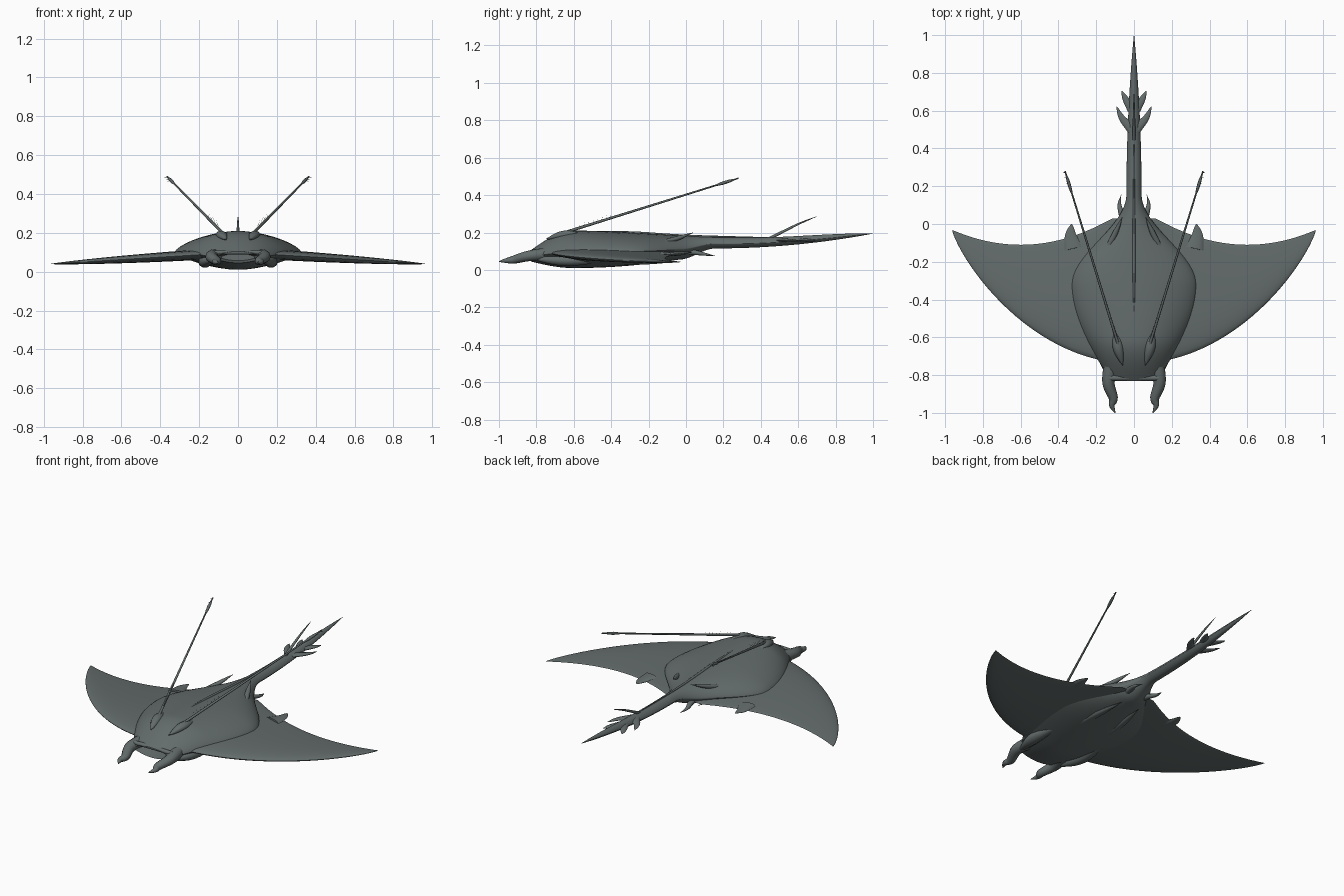
import bpy, bmesh, math
from mathutils import Vector

cube = bpy.data.objects.get("Cube")
if cube:
    bpy.data.objects.remove(cube)

skin = bpy.data.materials.new("slate_grey_skin")
skin.use_nodes = True
colour = (0.125, 0.15, 0.147, 1)
skin.diffuse_color = colour
skin.node_tree.nodes["Principled BSDF"].inputs["Base Color"].default_value = colour


def loft(name, rings, mirror=False, mouth=False):
    """Skin closed rings into a capped smooth object."""
    bm = bmesh.new()
    loops = [[bm.verts.new(point) for point in ring] for ring in rings]
    for first, second in zip(loops, loops[1:]):
        for i in range(len(first)):
            bm.faces.new((first[i - 1], first[i], second[i], second[i - 1]))
    front = bm.faces.new(loops[0])
    bm.faces.new(loops[-1])
    bmesh.ops.recalc_face_normals(bm, faces=bm.faces)
    if mouth:
        bmesh.ops.inset_region(bm, faces=[front], thickness=0.012)
        bmesh.ops.translate(bm, verts=front.verts, vec=(0, 0.09, 0))
    mesh = bpy.data.meshes.new(name)
    bm.to_mesh(mesh)
    bm.free()
    mesh.materials.append(skin)
    obj = bpy.data.objects.new(name, mesh)
    bpy.context.collection.objects.link(obj)
    if mirror:
        obj.modifiers.new("mirror", "MIRROR")
    bpy.ops.object.select_all(action="DESELECT")
    obj.select_set(True)
    bpy.context.view_layer.objects.active = obj
    bpy.ops.object.shade_smooth_by_angle(angle=math.radians(50))


def angles(count):
    return [math.tau * k / count for k in range(count)]


# Easing rules for profiles and tapering rules for limbs
def rise(t):
    return math.sin(t * math.pi / 2)


def sway(t):
    return (1 - math.cos(t * math.pi)) / 2


def swell(t):
    return t * t


def pointed(t):
    return max(1 - t, 0) ** 0.7


def spindle(t):
    return math.sin(t * math.pi)


def even(t):
    return 1


def profile(y, start, value, *spans):
    """Follow spans of (end, value there, easing) up to position y."""
    for end, target, ease in spans:
        if y <= end:
            return value + (target - value) * ease((y - start) / (end - start))
        start, value = end, target
    return value


def limb(name, points, width, height, taper=pointed, mirror=True, sides=10, steps=6):
    """Sweep an ellipse along a smooth path through the points."""
    points = [Vector(p) for p in points]
    padded = [points[0] * 2 - points[1], *points, points[-1] * 2 - points[-2]]
    path = []
    for a, b, c, d in zip(padded, padded[1:], padded[2:], padded[3:]):
        for s in range(steps):
            t = s / steps
            bend = 2 * a - 5 * b + 4 * c - d + t * (3 * (b - c) + d - a)
            path.append(b + t / 2 * (c - a + t * bend))
    path.append(points[-1])
    rings = []
    for i, centre in enumerate(path):
        ahead = (path[min(i + 1, len(path) - 1)] - path[max(i - 1, 0)]).normalized()
        side = ahead.cross(Vector((0, 0, 1))).normalized()
        up = side.cross(ahead)
        size = max(taper(i / (len(path) - 1)), 0.04)
        rings.append([centre + size * (side * width * math.cos(a) + up * height * math.sin(a))
                      for a in angles(sides)])
    loft(name, rings, mirror)


# Body and tail: one loft from snout to tail tip
snout, slices = -0.83, 90
rings = []
for i in range(slices + 1):
    y = snout + (1 - snout) * i / slices
    width = profile(y, snout, 0.12, (-0.33, 0.33, rise), (0.16, 0.04, sway), (1, 0.001, swell))
    top = profile(y, snout, 0.105, (-0.6, 0.21, rise), (0.3, 0.172, sway), (1, 0.196, sway))
    bottom = profile(y, snout, 0.045, (-0.6, 0.01, rise), (-0.04, 0.055, swell),
                     (0.16, 0.115, sway), (1, 0.194, swell))
    middle = bottom + (top - bottom) * 0.42
    ring = []
    for a in angles(40):
        s = math.sin(a)
        lift = (top - middle) * s ** 1.4 if s > 0 else (bottom - middle) * abs(s) ** 1.8
        ring.append((width * math.cos(a), y, middle + lift))
    rings.append(ring)
loft("body_and_tail", rings, mouth=True)

# Wings: bowed leading edge, hollow trailing edge, thinning to the tip
span, slices = 0.962, 40
rings = []
for i in range(slices + 1):
    u = rise(i / slices)
    x = span * u
    bow = max(1 - u * u, 0) ** 0.8
    lead = -0.034 - 0.706 * bow
    trail = min(0.6 * (x - 0.6) ** 2 - 0.11, 0.03)
    ring = []
    for a in angles(32):
        chord = sway(a / math.pi)
        belly = math.sin(a) * (1.15 - 0.75 * chord)
        ring.append((x, lead + (trail - lead) * chord,
                     0.1 - 0.06 * u + (0.032 * bow + 0.001) * belly))
    rings.append(ring)
loft("wings", rings, mirror=True)

# Head horns, cheeks and lip
limb("head_horn", [(0.12, -0.74, 0.085), (0.135, -0.84, 0.075), (0.11, -0.92, 0.055),
                   (0.117, -0.96, 0.05), (0.1, -1, 0.045)], 0.04, 0.036)
limb("cheek_lobe", [(0.13, -0.83, 0.06), (0.17, -0.64, 0.05), (0.15, -0.4, 0.055)],
     0.035, 0.03, spindle)
limb("upper_lip", [(-0.13, -0.815, 0.098), (0, -0.815, 0.1), (0.13, -0.815, 0.098)],
     0.014, 0.012, even, mirror=False)

# Brow mounds and long feelers with bristles and barbs
limb("brow_mound", [(0.06, -0.75, 0.165), (0.085, -0.65, 0.188), (0.1, -0.55, 0.19)],
     0.028, 0.023, spindle)
base, tip = Vector((0.075, -0.665, 0.195)), Vector((0.365, 0.28, 0.49))
limb("feeler", [base, base.lerp(tip, 0.5), tip], 0.008, 0.008,
     lambda t: 1 - t / 2, sides=8)
limb("feeler_club", [base.lerp(tip, 0.85), tip], 0.009, 0.009, spindle, sides=8)
for i in range(8):
    root = base.lerp(tip, 0.1 + i / 40)
    limb(f"feeler_bristle_{i + 1}", [root, root + Vector((-0.01, 0.006, 0.025))],
         0.0015, 0.0015, sides=4, steps=1)
for i in range(3):
    root = base.lerp(tip, 0.93 + i / 33)
    limb(f"feeler_barb_{i + 1}", [root, root + Vector((0.017, 0.004, -0.004))],
         0.003, 0.003, sides=5, steps=1)

# Ridges on the back
limb("spine_ridge", [(0, -0.6, 0.207), (0, -0.3, 0.2), (0, 0, 0.182), (0, 0.5, 0.173)],
     0.008, 0.008, spindle, mirror=False)
limb("rear_ridge", [(0.17, -0.18, 0.14), (0.11, -0.07, 0.162), (0.06, 0.04, 0.2)],
     0.015, 0.013, spindle)

# Trailing-edge hooks, pelvic fins and belly folds
limb("wing_hook", [(0.32, -0.13, 0.085), (0.335, -0.06, 0.083), (0.33, 0, 0.084)],
     0.05, 0.014)
limb("pelvic_fin", [(0.05, -0.08, 0.1), (0.06, 0.03, 0.095), (0.077, 0.1, 0.084),
                    (0.068, 0.155, 0.075)], 0.021, 0.017, lambda t: rise(1 - t))
limb("belly_fold", [(0.1, -0.5, 0.03), (0.09, -0.25, 0.04), (0.06, -0.03, 0.046)],
     0.022, 0.013, spindle)

# Tail side spikes and the dorsal sting
for label, y, reach in (("front", 0.53, 0.092), ("rear", 0.64, 0.064)):
    limb(f"tail_spike_{label}", [(0.01, y - 0.03, 0.16), (reach * 0.7, y + reach * 0.35, 0.158),
                                 (reach, y + reach, 0.155)], 0.027, 0.011)
limb("tail_sting", [(0, 0.44, 0.165), (0, 0.6, 0.245), (0, 0.7, 0.286)],
     0.009, 0.009, mirror=False)
